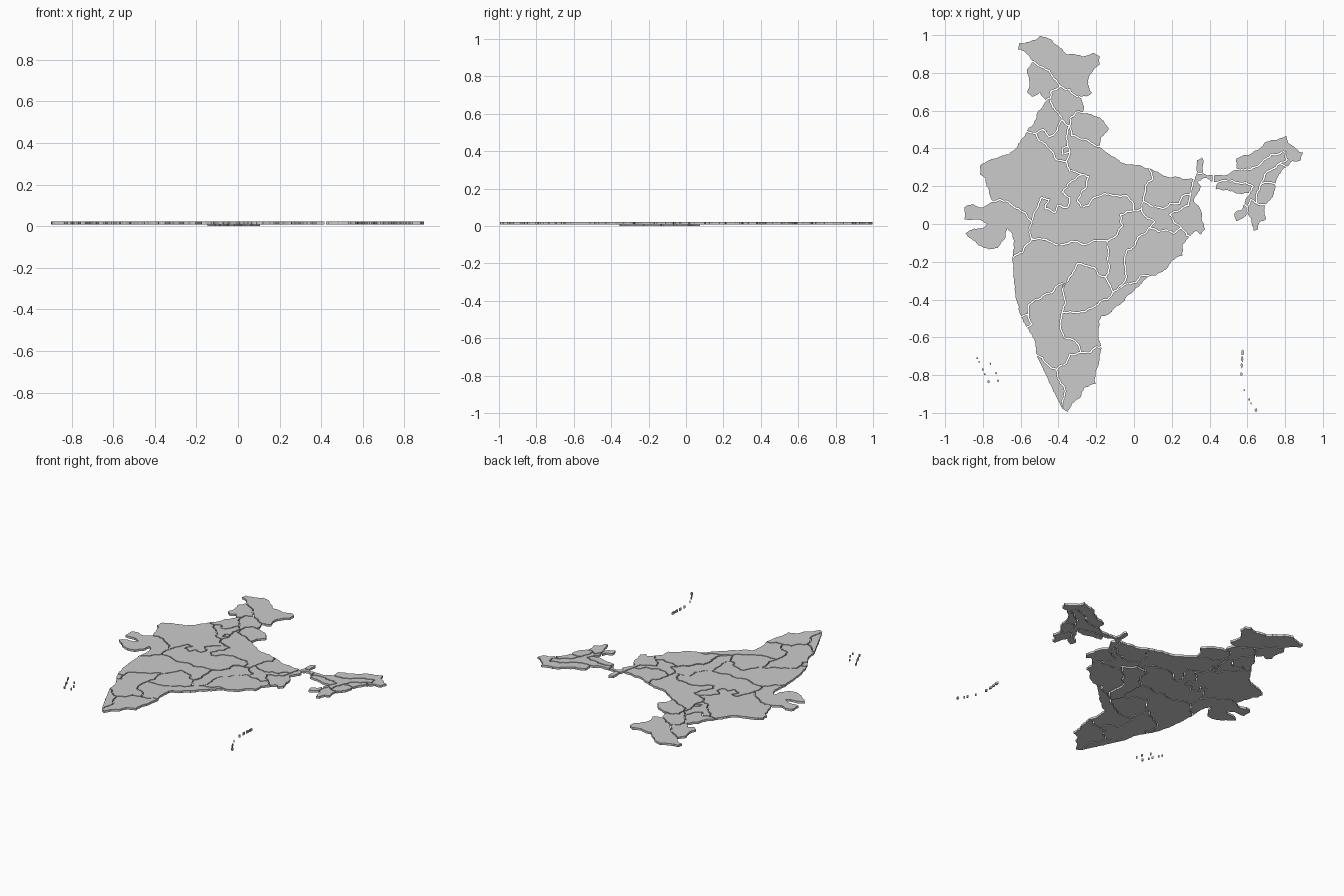
import bpy, bmesh, math, random
from mathutils import Vector

if "Cube" in bpy.data.objects:
    bpy.data.objects.remove(bpy.data.objects["Cube"])

random.seed(4)
LOW, HIGH, GAP = 0.007, 0.022, 0.0035
lines = {}


def roughen(pts, levels=3):
    """Fractal midpoint displacement turns a coarse line into a natural border."""
    for _ in range(levels):
        out = [pts[0]]
        for a, b in zip(pts, pts[1:]):
            d = b - a
            if d.length > 0.014:
                out.append((a + b) / 2 + Vector((-d.y, d.x)) * random.uniform(-0.13, 0.13))
            out.append(b)
        pts = out
    return pts


def line(name, *pts):
    """A border or coast line, in hundredths of a unit, drawn once and shared."""
    lines[name] = roughen([Vector(p) / 100 for p in pts])


def inset(pts, gap):
    area = sum(a.x * b.y - b.x * a.y for a, b in zip(pts, pts[1:] + pts[:1]))
    if area < 0:
        pts = pts[::-1]
    out = []
    for i, p in enumerate(pts):
        a = (p - pts[i - 1]).normalized()
        b = (pts[(i + 1) % len(pts)] - p).normalized()
        n = Vector((-a.y - b.y, a.x + b.x))
        n = n.normalized() if n.length > 0.01 else Vector((-a.y, a.x))
        out.append(p + n * gap / max(0.6, n.dot(Vector((-a.y, a.x)))))
    return out


def slab(name, outlines, low=LOW, high=HIGH):
    bm = bmesh.new()
    for pts in outlines:
        face = bm.faces.new([bm.verts.new((p.x, p.y, low)) for p in pts])
        top = bmesh.ops.extrude_face_region(bm, geom=[face], use_keep_orig=True)
        for v in top["geom"]:
            if isinstance(v, bmesh.types.BMVert):
                v.co.z = high
    bmesh.ops.recalc_face_normals(bm, faces=bm.faces)
    me = bpy.data.meshes.new(name)
    bm.to_mesh(me)
    bm.free()
    bpy.context.collection.objects.link(bpy.data.objects.new(name, me))


def plate(name, chain, low=LOW, high=HIGH):
    """Join lines end to end (flipping where needed) into one closed plate."""
    parts = [lines[k] for k in chain.split()]
    first, second = parts[0], parts[1]
    ends = (second[0], second[-1])
    loop = list(first if min((first[-1] - e).length for e in ends) < 1e-4 else first[::-1])
    for p in parts[1:]:
        p = p if (p[0] - loop[-1]).length < 1e-4 else p[::-1]
        loop += p[1:]
    slab(name, [inset(loop[:-1], GAP)], low, high)


# Northern mountain borders
line("la_out", (-54, 86), (-58, 91), (-62, 92), (-61, 96), (-55, 97), (-50, 100), (-46, 99), (-41, 95), (-35, 90),
     (-27, 89), (-22, 91), (-18, 89), (-18, 84), (-22, 80), (-24, 76), (-22, 69), (-28, 67))
line("jk_la", (-54, 86), (-48, 83), (-43, 78), (-39, 73))
line("la_hp", (-39, 73), (-34, 71), (-31, 68), (-28, 67))
line("jk_out", (-54, 86), (-57, 82), (-56, 76), (-57, 70), (-54, 67), (-50, 69), (-47, 65))
line("jk_pb", (-47, 65), (-44, 67))
line("jk_hp", (-44, 67), (-44, 70), (-39, 73))
line("hp_out", (-28, 67), (-26, 62), (-27, 59))
line("hp_uk", (-27, 59), (-31, 59), (-34, 56), (-34, 52))
line("hp_pb", (-44, 67), (-43, 62), (-40, 59), (-38, 55))
line("hp_hr", (-38, 55), (-34, 52))
line("uk_out", (-27, 59), (-19, 57), (-13, 51), (-17, 46), (-18, 41))
line("uk_up", (-18, 41), (-23, 43), (-27, 45), (-33, 47), (-34, 52))
# North-western plains
line("pb_out", (-47, 65), (-51, 60), (-52, 56), (-56, 51), (-57, 49))
line("pb_rj", (-57, 49), (-52, 48))
line("pb_hr", (-52, 48), (-48, 50), (-45, 46), (-41, 49), (-40, 52), (-38, 55))
line("hr_rj", (-52, 48), (-50, 44), (-45, 40), (-41, 34), (-36, 33))
line("hr_up_n", (-34, 52), (-36, 46), (-35, 41))
line("dl_up", (-35, 41), (-34, 38))
line("hr_dl", (-35, 41), (-38, 40), (-38, 37), (-34, 38))
line("hr_up_s", (-34, 38), (-36, 33))
line("rj_out", (-57, 49), (-60, 45), (-63, 40), (-71, 36), (-77, 34), (-82, 31), (-82, 26), (-79, 24), (-77, 16), (-75, 12))
line("rj_gj", (-75, 12), (-67, 12), (-61, 8), (-57, 5), (-54, 1))
line("rj_mp", (-54, 1), (-52, 7), (-49, 14), (-45, 13), (-47, 8), (-42, 6), (-40, 10), (-35, 9), (-34, 14),
     (-38, 17), (-34, 22), (-28, 26))
line("rj_up", (-36, 33), (-34, 28), (-28, 26))
# Central and eastern plains
line("up_out", (-18, 41), (-11, 36), (-2, 32), (8, 30))
line("up_br", (8, 30), (10, 24), (6, 20), (5, 12))
line("up_jh", (5, 12), (4, 8))
line("up_cg", (4, 8), (0, 7))
line("up_mp", (0, 7), (-1, 12), (-4, 15), (-10, 15), (-16, 16), (-21, 14), (-24, 10), (-28, 9), (-30, 12),
     (-28, 17), (-25, 20), (-24, 25), (-28, 26))
line("br_out", (8, 30), (14, 27), (20, 25), (26, 24), (32, 24))
line("br_wb", (32, 24), (31, 20), (30, 16))
line("br_jh", (30, 16), (26, 15), (24, 11), (19, 11), (15, 8), (10, 9), (5, 12))
line("jh_wb", (30, 16), (29, 10), (24, 7), (19, 5), (21, 1), (25, -2))
line("jh_od", (25, -2), (21, -5), (17, -3), (13, -4), (8, -2))
line("jh_cg", (8, -2), (11, 1), (6, 4), (4, 8))
line("od_wb", (25, -2), (28, -6), (30, -7))
line("wb_out", (30, -7), (33, -4), (35, -6), (38, -3), (36, 3), (35, 9), (32, 12), (34, 16), (36, 20), (34, 22), (37, 24), (42, 22))
line("as_wb", (42, 22), (42, 26))
line("wb_north", (42, 26), (39, 26), (37, 27))
line("wb_sk", (37, 27), (33, 27))
line("wb_west", (33, 27), (32, 24))
line("sk_out", (33, 27), (33, 34), (36, 36), (37, 32), (37, 27))
# North-eastern arm
line("as_north", (42, 26), (48, 26), (54, 29))
line("as_ar", (54, 29), (62, 29), (68, 33), (73, 37), (80, 38), (81, 34), (77, 32))
line("ar_out", (54, 29), (54, 35), (61, 37), (67, 41), (73, 45), (81, 47), (82, 43), (86, 40), (90, 38), (88, 33), (84, 33), (81, 30))
line("ar_nl", (81, 30), (77, 32))
line("as_nl", (77, 32), (73, 29), (69, 26), (67, 21))
line("nl_out", (81, 30), (77, 26), (75, 21))
line("nl_mn", (67, 21), (71, 22), (75, 21))
line("mn_out", (75, 21), (74, 15), (70, 10))
line("mn_mz", (70, 10), (65, 11))
line("as_mn", (67, 21), (65, 16), (65, 11))
line("mz_out", (70, 10), (70, 2), (67, 1), (66, -3), (63, -4), (62, 0), (60, 5))
line("as_mz", (65, 11), (62, 13), (60, 9))
line("tr_mz", (60, 9), (60, 5))
line("tr_out", (60, 5), (56, 2), (54, 1), (53, 6), (57, 8), (58, 11))
line("as_tr", (58, 11), (60, 9))
line("as_south", (58, 11), (61, 16))
line("as_ml", (61, 16), (63, 20), (59, 22), (52, 23), (44, 22))
line("ml_out", (44, 22), (43, 18), (52, 17), (61, 16))
line("as_west", (44, 22), (42, 22))
# Centre, west coast and east coast
line("od_out", (30, -7), (26, -11), (26, -17), (20, -20), (14, -26), (9, -28))
line("od_ap", (9, -28), (4, -27), (1, -31), (-5, -32), (-9, -35))
line("od_cg", (-9, -35), (-4, -28), (-5, -21), (-4, -14), (0, -12), (2, -7), (8, -2))
line("cg_ap", (-9, -35), (-11, -36))
line("cg_ts", (-11, -36), (-13, -32), (-15, -28))
line("cg_mh", (-15, -28), (-13, -23), (-14, -18), (-14, -9))
line("cg_mp", (-14, -9), (-9, -6), (-6, -1), (-7, 5), (0, 7))
line("mp_mh", (-14, -9), (-22, -9), (-27, -11), (-33, -9), (-41, -11), (-47, -8), (-54, -8))
line("mp_gj", (-54, -8), (-55, -3), (-54, 1))
line("gj_mh", (-54, -8), (-57, -11), (-59, -15), (-65, -19))
line("gj_out", (-65, -19), (-64, -13), (-65, -5), (-67, -3), (-68, -8), (-72, -13), (-77, -14), (-83, -11), (-90, -5),
     (-87, -3), (-80, -2), (-78, 0), (-84, 2), (-90, 2), (-90, 9), (-85, 11), (-80, 9), (-75, 12))
line("mh_out", (-65, -19), (-64, -30), (-62, -42), (-60, -49))
line("mh_ga", (-60, -49), (-56, -48))
line("ga_ka", (-56, -48), (-54, -53), (-57, -55))
line("ga_out", (-57, -55), (-60, -49))
line("mh_ka", (-56, -48), (-56, -43), (-49, -39), (-43, -36), (-35, -30))
line("mh_ts", (-35, -30), (-32, -25), (-30, -21), (-26, -22), (-21, -23), (-19, -27), (-15, -28))
line("ts_ka", (-35, -30), (-38, -35), (-36, -41), (-38, -47))
line("ts_ap", (-38, -47), (-30, -47), (-24, -45), (-18, -41), (-14, -40), (-11, -36))
line("ka_ap", (-38, -47), (-39, -55), (-37, -60), (-31, -62), (-28, -68))
line("ap_out", (9, -28), (3, -33), (-3, -38), (-7, -43), (-13, -48), (-17, -49), (-18, -54), (-17, -65))
line("ap_tn", (-28, -68), (-23, -68), (-20, -65), (-17, -65))
line("ka_tn", (-28, -68), (-34, -69), (-36, -74), (-41, -77))
line("ka_kl", (-41, -77), (-46, -74), (-52, -69))
line("ka_out", (-57, -55), (-54, -60), (-52, -69))
line("kl_out", (-52, -69), (-47, -79), (-43, -89), (-38, -98))
line("kl_tn", (-41, -77), (-40, -82), (-37, -86), (-37, -92), (-38, -98))
line("tn_out", (-17, -65), (-18, -72), (-20, -78), (-20, -85), (-26, -87), (-28, -92), (-35, -100), (-38, -98))

# Region plates, each a closed chain of shared lines
plate("far_north_plate", "la_out la_hp jk_la")
plate("north_west_valley_plate", "jk_out jk_pb jk_hp jk_la")
plate("hill_plate", "la_hp hp_out hp_uk hp_hr hp_pb jk_hp")
plate("north_hill_plate", "uk_out uk_up hp_uk")
plate("five_rivers_plate", "pb_out pb_rj pb_hr hp_pb jk_pb")
plate("northern_plain_plate", "pb_hr hp_hr hr_up_n hr_dl hr_up_s hr_rj")
plate("capital_plate", "hr_dl dl_up")
plate("desert_plate", "rj_out rj_gj rj_mp rj_up hr_rj pb_rj")
plate("great_plain_plate", "uk_up up_out up_br up_jh up_cg up_mp rj_up hr_up_s dl_up hr_up_n")
plate("eastern_plain_plate", "br_out br_wb br_jh up_br")
plate("eastern_plateau_plate", "br_jh jh_wb jh_od jh_cg up_jh")
plate("delta_plate", "br_wb jh_wb od_wb wb_out as_wb wb_north wb_sk wb_west")
plate("small_mountain_plate", "sk_out wb_sk")
plate("river_valley_plate", "as_wb as_north as_ar as_nl as_mn as_mz as_tr as_south as_ml as_west")
plate("north_east_plate", "ar_out ar_nl as_ar")
plate("east_hill_plate", "ar_nl nl_out nl_mn as_nl")
plate("east_basin_plate", "nl_mn mn_out mn_mz as_mn")
plate("south_east_hill_plate", "mn_mz mz_out tr_mz as_mz")
plate("small_east_plate", "tr_mz tr_out as_tr")
plate("cloud_hill_plate", "as_ml ml_out")
plate("east_coast_plate", "od_out od_ap od_cg jh_od od_wb")
plate("forest_plate", "up_cg jh_cg od_cg cg_ap cg_ts cg_mh cg_mp", 0.0, 0.02)
plate("central_plate", "rj_mp up_mp cg_mp mp_mh mp_gj")
plate("west_peninsula_plate", "gj_out rj_gj mp_gj gj_mh")
plate("west_plateau_plate", "gj_mh mp_mh cg_mh mh_ts mh_ka mh_ga mh_out")
plate("small_coast_plate", "mh_ga ga_ka ga_out")
plate("inland_south_plate", "mh_ts cg_ts ts_ap ts_ka")
plate("south_west_plate", "mh_ka ts_ka ka_ap ka_tn ka_kl ka_out ga_ka")
plate("south_east_coast_plate", "od_ap ap_out ap_tn ka_ap ts_ap cg_ap")
plate("southern_tip_plate", "ap_tn tn_out kl_tn ka_tn")
plate("south_west_coast_plate", "ka_kl kl_tn kl_out")


# Island groups: small irregular slabs (x, y, half width, half length)
def islands(name, spots):
    outlines = []
    for x, y, w, h in spots:
        ring = [i * math.tau / 8 for i in range(8)]
        outlines.append([Vector((x + w * math.cos(a) * random.uniform(.7, 1.1),
                                 y + h * math.sin(a) * random.uniform(.8, 1.1))) / 100 for a in ring])
    slab(name, outlines)


islands("western_islands", [(-83, -71, .5, .5), (-82, -73, .4, .6), (-80, -77, .5, .8), (-79, -79.5, .6, .5),
                            (-76, -74, .4, .7), (-77, -83.5, .6, .8), (-73, -79, .5, .7), (-72, -83, .6, .7)])
islands("eastern_islands", [(57.5, -68, .7, 1.8), (57.3, -71.5, .6, 1.5), (57, -75, .6, 1.5), (56.8, -79.5, .6, 1.2),
                            (58.5, -88, .5, .6), (61, -93, .5, .8), (62, -95, .4, .6), (64.5, -98.5, .9, 1)])
